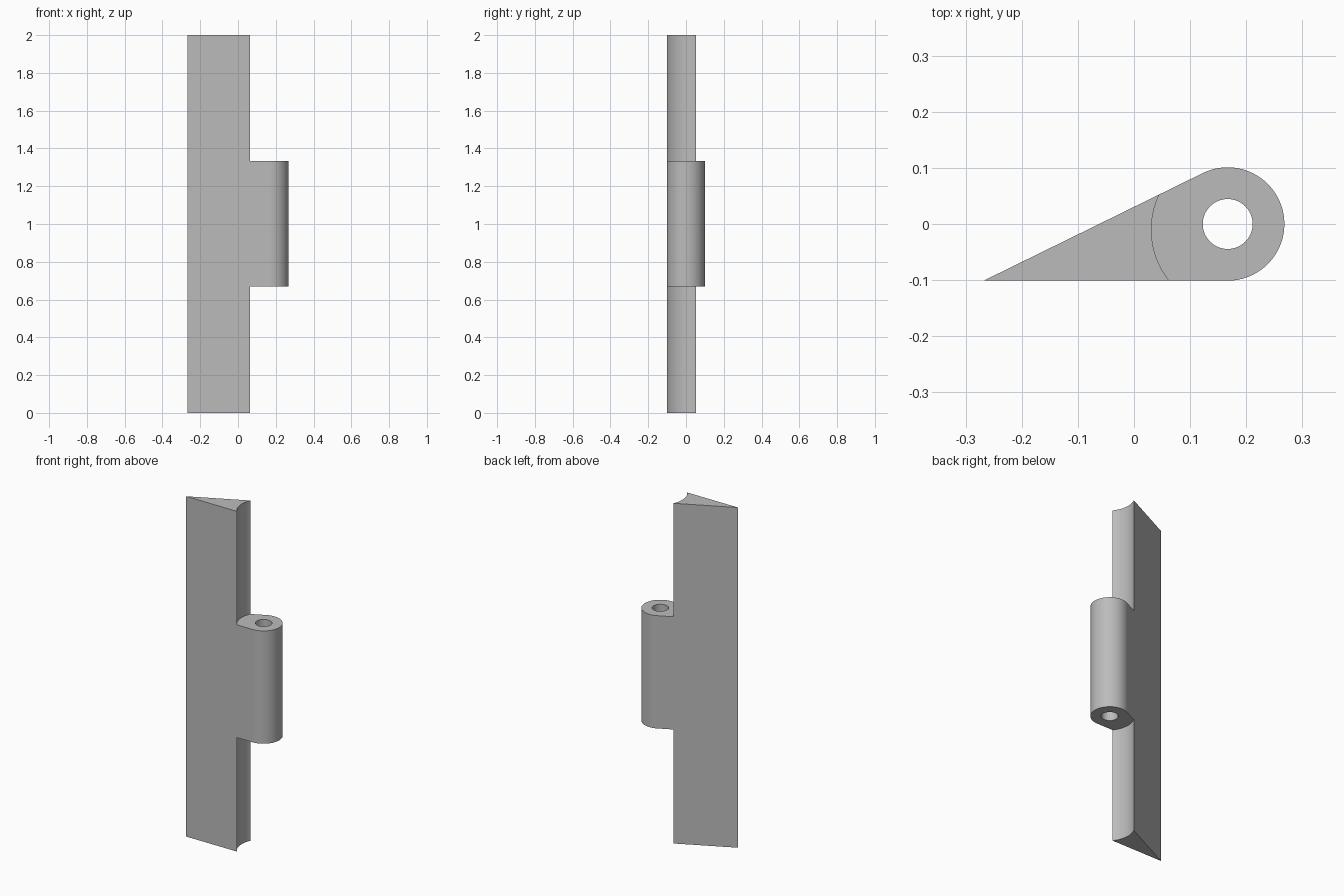
import bpy, bmesh
from math import atan2, cos, sin, pi
from mathutils import Vector

cube = bpy.data.objects.get("Cube")
if cube:
    bpy.data.objects.remove(cube, do_unlink=True)

HEIGHT = 2.0
R = 0.101                      # knuckle radius
PIN = Vector((0.167, 0.0))     # hinge axis
TIP = Vector((-0.268, -R))     # thin edge of the leaf
KNUCKLE_LOW, KNUCKLE_HIGH = 0.67, 1.333

steel = bpy.data.materials.new("plain grey")
grey = (0.5, 0.5, 0.5, 1)
steel.diffuse_color = grey
steel.use_nodes = True
steel.node_tree.nodes["Principled BSDF"].inputs["Base Color"].default_value = grey


def prism(name, outline, low, high):
    """Extrude a flat counter-clockwise outline between two heights."""
    bm = bmesh.new()
    base = bm.faces.new([bm.verts.new((x, y, low)) for x, y in outline])
    top = bmesh.ops.extrude_face_region(bm, geom=[base])["geom"]
    verts = [g for g in top if isinstance(g, bmesh.types.BMVert)]
    bmesh.ops.translate(bm, verts=verts, vec=(0, 0, high - low))
    bmesh.ops.recalc_face_normals(bm, faces=bm.faces)
    mesh = bpy.data.meshes.new(name)
    bm.to_mesh(mesh)
    bm.free()
    mesh.materials.append(steel)
    obj = bpy.data.objects.new(name, mesh)
    bpy.context.collection.objects.link(obj)
    return obj


def arc(centre, radius, start, end, steps):
    angles = [start + (end - start) * i / steps for i in range(steps + 1)]
    return [(centre.x + radius * cos(a), centre.y + radius * sin(a)) for a in angles]


# Wedge leaf whose flat sides run tangent into the round knuckle
slope = 2 * atan2(R, PIN.x - TIP.x)
outline = [tuple(TIP)] + arc(PIN, R, -pi / 2, pi / 2 + slope, 56)
leaf = prism("hinge_leaf", outline, 0, HEIGHT)

# Clearance above and below the knuckle, and the pin hole
clear_axis = Vector((0.177, -0.01))
clearance = arc(clear_axis, 0.146, 0, 2 * pi, 96)[:-1]
hole = arc(PIN, 0.0445, 0, 2 * pi, 48)[:-1]
cutters = [
    prism("lower_clearance_cutter", clearance, -0.1, KNUCKLE_LOW),
    prism("upper_clearance_cutter", clearance, KNUCKLE_HIGH, HEIGHT + 0.1),
    prism("pin_hole_cutter", hole, -0.2, HEIGHT + 0.2),
]

bpy.ops.object.select_all(action="DESELECT")
bpy.context.view_layer.objects.active = leaf
leaf.select_set(True)
for cutter in cutters:
    cutter.hide_render = True
    mod = leaf.modifiers.new(cutter.name, "BOOLEAN")
    mod.operation = "DIFFERENCE"
    mod.solver = "EXACT"
    mod.object = cutter
    bpy.ops.object.modifier_apply(modifier=mod.name)
    bpy.data.objects.remove(cutter, do_unlink=True)

bpy.ops.object.shade_smooth_by_angle()
